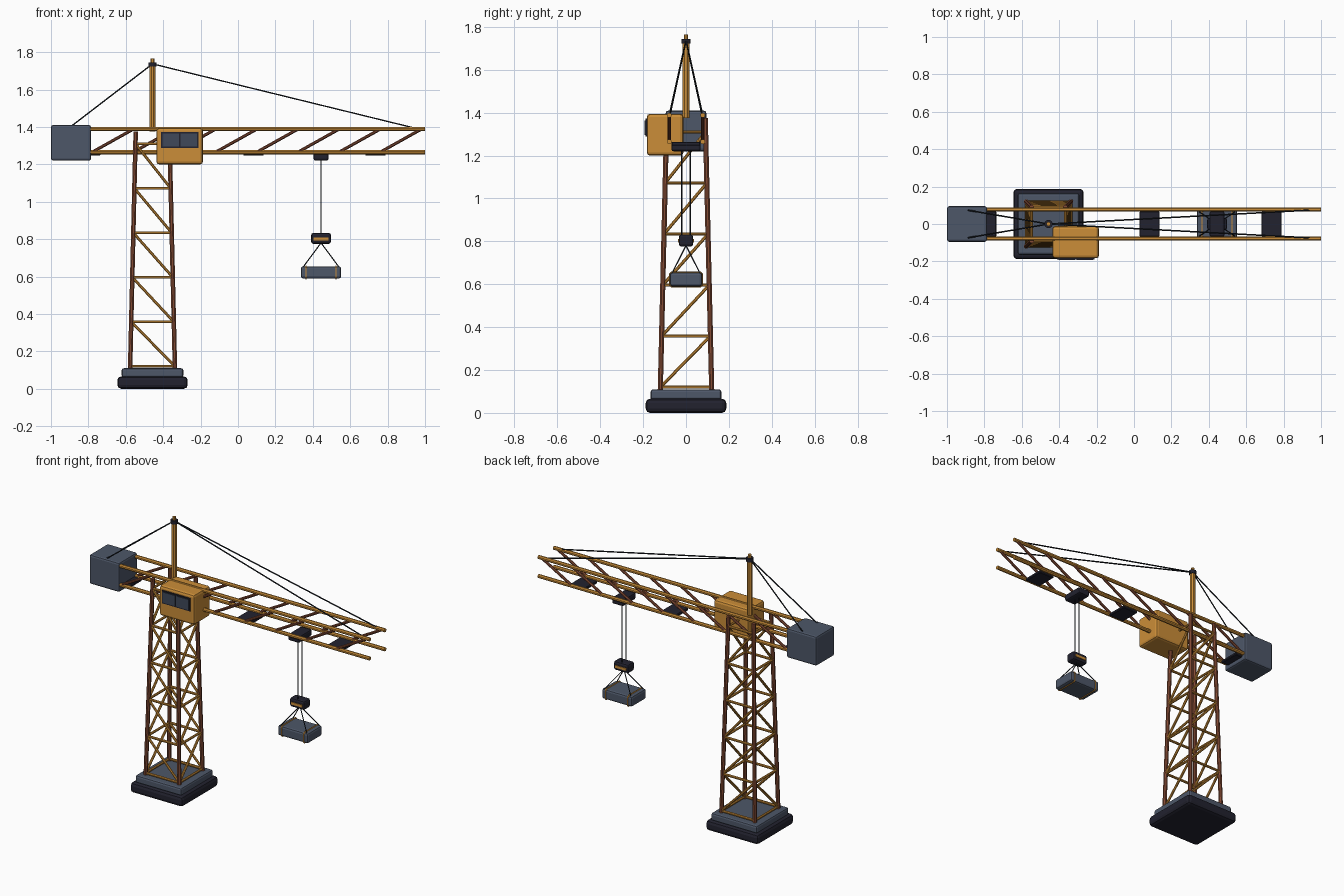
import bpy, bmesh, math
from mathutils import Vector, Matrix

if "Cube" in bpy.data.objects:
    bpy.data.objects.remove(bpy.data.objects["Cube"])


def material(name, rgb):
    m = bpy.data.materials.new(name)
    m.diffuse_color = (*rgb, 1)
    m.use_nodes = True
    m.node_tree.nodes["Principled BSDF"].inputs["Base Color"].default_value = m.diffuse_color
    return m


YELLOW = material("crane yellow", (0.60, 0.27, 0.04))
RUST = material("rust brown", (0.23, 0.07, 0.035))
SLATE = material("slate grey", (0.075, 0.095, 0.14))
DARK = material("dark navy", (0.016, 0.016, 0.028))
CABLE = material("cable black", (0.012, 0.016, 0.022))
GLASS = material("window glass", (0.05, 0.065, 0.10))


def finish(name, bm, mat):
    mesh = bpy.data.meshes.new(name)
    bmesh.ops.recalc_face_normals(bm, faces=bm.faces)
    bm.to_mesh(mesh)
    bm.free()
    mesh.materials.append(mat)
    obj = bpy.data.objects.new(name, mesh)
    bpy.context.collection.objects.link(obj)
    return obj


def box(name, lo, hi, mat, bevel=0.0, segments=2):
    lo, hi = Vector(lo), Vector(hi)
    bm = bmesh.new()
    bmesh.ops.create_cube(bm, size=1)
    bmesh.ops.scale(bm, vec=hi - lo, verts=bm.verts)
    bmesh.ops.translate(bm, vec=(lo + hi) / 2, verts=bm.verts)
    if bevel:
        bmesh.ops.bevel(bm, geom=bm.edges[:], offset=bevel, segments=segments,
                        profile=0.5, affect='EDGES')
    return finish(name, bm, mat)


def rods(name, pairs, radius, mat, sides=8):
    """Straight round bars joining each pair of points."""
    bm = bmesh.new()
    for a, b in pairs:
        a, b = Vector(a), Vector(b)
        d = b - a
        turn = d.to_track_quat('Z', 'Y').to_matrix().to_4x4()
        spin = Matrix.Rotation(math.pi / sides, 4, 'Z')
        bmesh.ops.create_cone(bm, cap_ends=True, segments=sides, radius1=radius,
                              radius2=radius, depth=d.length,
                              matrix=Matrix.Translation((a + b) / 2) @ turn @ spin)
    return finish(name, bm, mat)


TX = -0.457   # tower axis
LX = 0.444    # hoist axis
SIDES = (-1, 1)

# Stepped foundation
box("foundation", (TX - 0.188, -0.188, 0), (TX + 0.188, 0.188, 0.066), DARK, 0.02)
box("foundation_slab", (TX - 0.165, -0.165, 0.06), (TX + 0.165, 0.165, 0.11), SLATE, 0.012)


# Tapering lattice tower
def corner(sx, sy, z):
    h = 0.12 - 0.03 * (z - 0.1) / 1.27
    return (TX + sx * h, sy * h, z)


rods("tower_legs", [(corner(sx, sy, 0.09), corner(sx, sy, 1.375))
                    for sx in SIDES for sy in SIDES], 0.013, RUST)
levels = [0.12 + 0.238 * i for i in range(6)]
rings, diagonals = [], []
for z in levels:
    for s in SIDES:
        rings.append((corner(-1, s, z), corner(1, s, z)))
        rings.append((corner(s, -1, z), corner(s, 1, z)))
for low, high in zip(levels, levels[1:]):
    for s in SIDES:
        diagonals.append((corner(-1, s, high), corner(1, s, low)))
        diagonals.append((corner(s, -1, low), corner(s, 1, high)))
rods("tower_rings", rings, 0.008, YELLOW)
rods("tower_diagonals", diagonals, 0.008, YELLOW)

# Horizontal jib: four chords with slanted web bars
JY, ZL, ZH = 0.078, 1.265, 1.388
rods("jib_chords", [((-0.82, s * JY, z), (1.0, s * JY, z))
                    for s in SIDES for z in (ZL, ZH)], 0.012, YELLOW)
rods("jib_web", [((-0.78 + 0.22 * i, s * JY, ZL), (-0.56 + 0.22 * i, s * JY, ZH))
                 for i in range(8) for s in SIDES], 0.009, RUST)
for i, x in enumerate((-0.79, 0.083, 0.735)):
    box(f"jib_plate_{i + 1}", (x - 0.054, -0.067, 1.246), (x + 0.054, 0.067, 1.264), DARK, 0.004, 1)

# Counterweight
box("counterweight", (-1.0, -0.095, 1.22), (-0.785, 0.095, 1.41), SLATE, 0.012)

# Operator cab with a two-pane window
box("cab", (-0.437, -0.183, 1.2), (-0.187, -0.012, 1.395), YELLOW, 0.015)
box("window_frame", (-0.412, -0.189, 1.288), (-0.212, -0.181, 1.372), DARK)
for i, x in enumerate((-0.404, -0.308)):
    box(f"window_pane_{i + 1}", (x, -0.193, 1.296), (x + 0.088, -0.186, 1.364), GLASS)

# Mast head and stay cables
rods("mast", [((TX, 0, 1.375), (TX, 0, 1.73))], 0.017, YELLOW)
rods("mast_collar", [((TX, 0, 1.722), (TX, 0, 1.745))], 0.022, DARK, 12)
rods("mast_tip", [((TX, 0, 1.74), (TX, 0, 1.765))], 0.011, YELLOW)
top = (TX, 0, 1.737)
rods("stay_cables", [(top, (x, s * 0.074, z)) for s in SIDES
                     for x, z in ((0.94, 1.395), (-0.89, 1.405))], 0.004, CABLE, 6)

# Trolley, hoist ropes and hook block
box("trolley", (LX - 0.04, -0.068, 1.22), (LX + 0.04, 0.068, 1.262), DARK, 0.01)
rods("hoist_ropes", [((LX, s * 0.02, 0.82), (LX, s * 0.02, 1.23)) for s in SIDES],
     0.0035, CABLE, 6)
box("hook_block", (LX - 0.053, -0.033, 0.775), (LX + 0.053, 0.033, 0.833), DARK, 0.012)
for s, label in ((-1, "front"), (1, "back")):
    box(f"hook_stripe_{label}", (LX - 0.04, s * 0.034 - 0.003, 0.794),
        (LX + 0.04, s * 0.034 + 0.003, 0.81), YELLOW)

# Slung load with two straps
box("load", (LX - 0.108, -0.075, 0.59), (LX + 0.108, 0.075, 0.655), SLATE, 0.012)
for s, label in ((-1, "left"), (1, "right")):
    x = LX + s * 0.08
    box(f"load_strap_{label}", (x - 0.008, -0.079, 0.585), (x + 0.008, 0.079, 0.66), YELLOW, 0.01, 1)
rods("load_slings", [((LX, 0, 0.78), (LX + sx * 0.095, sy * 0.065, 0.652))
                     for sx in SIDES for sy in SIDES], 0.003, CABLE, 6)
